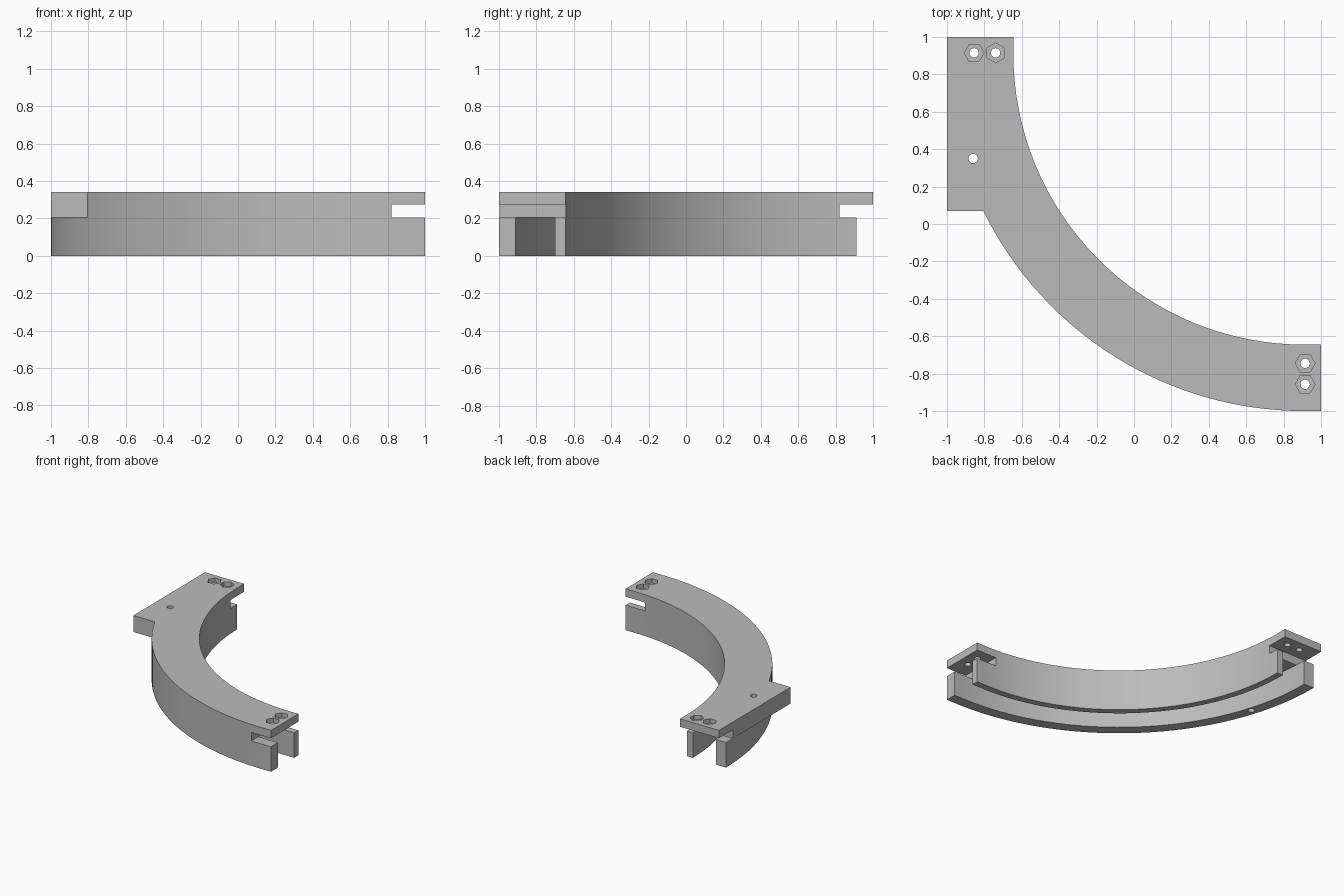
import bpy
import bmesh
from math import sin, cos, radians, degrees, asin

if "Cube" in bpy.data.objects:
    bpy.data.objects.remove(bpy.data.objects["Cube"])

C = 0.91                  # arc centre, on both x and y
R_IN, R_OUT = 1.555, 1.91
CH_IN, CH_OUT = 1.61, 1.82  # channel walls
H, SHELF, LIP = 0.34, 0.205, 0.275
FLANGE_Y = 0.07
SLOT, SEGS = 0.82, 32

grey = bpy.data.materials.new("plain grey")
grey.use_nodes = True
colour = (0.5, 0.5, 0.5, 1)
grey.diffuse_color = colour
grey.node_tree.nodes["Principled BSDF"].inputs["Base Color"].default_value = colour


def arc(radius, start, end, n=SEGS, cx=C, cy=C):
    angles = [radians(start + (end - start) * i / n) for i in range(n + 1)]
    return [(cx + radius * cos(a), cy + radius * sin(a)) for a in angles]


def prism(name, points, z0, z1):
    """Extrude a flat outline between two heights."""
    bm = bmesh.new()
    face = bm.faces.new([bm.verts.new((x, y, z0)) for x, y in points])
    top = bmesh.ops.extrude_face_region(bm, geom=[face])["geom"]
    moved = [v for v in top if isinstance(v, bmesh.types.BMVert)]
    bmesh.ops.translate(bm, verts=moved, vec=(0, 0, z1 - z0))
    bmesh.ops.recalc_face_normals(bm, faces=bm.faces)
    mesh = bpy.data.meshes.new(name)
    bm.to_mesh(mesh)
    bm.free()
    mesh.materials.append(grey)
    obj = bpy.data.objects.new(name, mesh)
    bpy.context.collection.objects.link(obj)
    return obj


def rect(x0, y0, x1, y1):
    return [(x0, y0), (x1, y0), (x1, y1), (x0, y1)]


def cut(body, points, z0, z1):
    """Subtract a prism from the body."""
    cutter = prism("cutter", points, z0, z1)
    cutter.hide_render = True
    mod = body.modifiers.new("cut", "BOOLEAN")
    mod.operation = "DIFFERENCE"
    mod.solver = "EXACT"
    mod.object = cutter
    bpy.context.view_layer.objects.active = body
    bpy.ops.object.modifier_apply(modifier=mod.name)
    bpy.data.objects.remove(cutter)


# Curved bracket with side flange, as one solid outline
meet = 180 + degrees(asin((C - FLANGE_Y) / R_OUT))
outer = arc(R_OUT, meet, 270)
inner = arc(R_IN, 270, 180)
bracket = prism("curved_bracket",
                [(-1, 1), (-1, FLANGE_Y)] + outer + [(1, -1), (1, C - R_IN)]
                + inner + [(C - R_IN, 1)], 0, H)

# Space under the flange, outside the outer wall
under = arc(R_OUT, 180, meet, 10)
cut(bracket, under + [(under[-1][0], -0.1), (-1.2, -0.1), (-1.2, C)], -0.1, SHELF)

# Walls stop short of the back end
cut(bracket, rect(-1.2, C, 0, 1.2), -0.1, SHELF)

# Channel between the two walls
cut(bracket, [(C - CH_OUT, 1.2)] + arc(CH_OUT, 180, 270)
    + [(1.2, C - CH_OUT), (1.2, C - CH_IN)] + arc(CH_IN, 270, 180)
    + [(C - CH_IN, 1.2)], -0.1, SHELF)

# Slots below the end plates
cut(bracket, rect(SLOT, -1.2, 1.2, 0), SHELF, LIP)
cut(bracket, rect(-1.2, SLOT, 0, 1.2), SHELF, LIP)

# Bolt holes with hexagonal nut recesses
for x, y, turn in ((-0.855, 0.915, 0), (-0.74, 0.915, 30),
                   (0.915, -0.745, 0), (0.915, -0.857, 0)):
    cut(bracket, arc(0.053, turn, turn + 360, 6, x, y)[:-1], H - 0.035, H + 0.1)
    cut(bracket, arc(0.025, 0, 360, 24, x, y)[:-1], SHELF + 0.03, H + 0.1)

# Long pin hole through flange and outer wall
cut(bracket, arc(0.025, 0, 360, 24, -0.86, 0.35)[:-1], -0.1, H + 0.1)

bpy.ops.object.select_all(action="DESELECT")
bracket.select_set(True)
bpy.context.view_layer.objects.active = bracket
bpy.ops.object.shade_smooth_by_angle(angle=radians(20))
